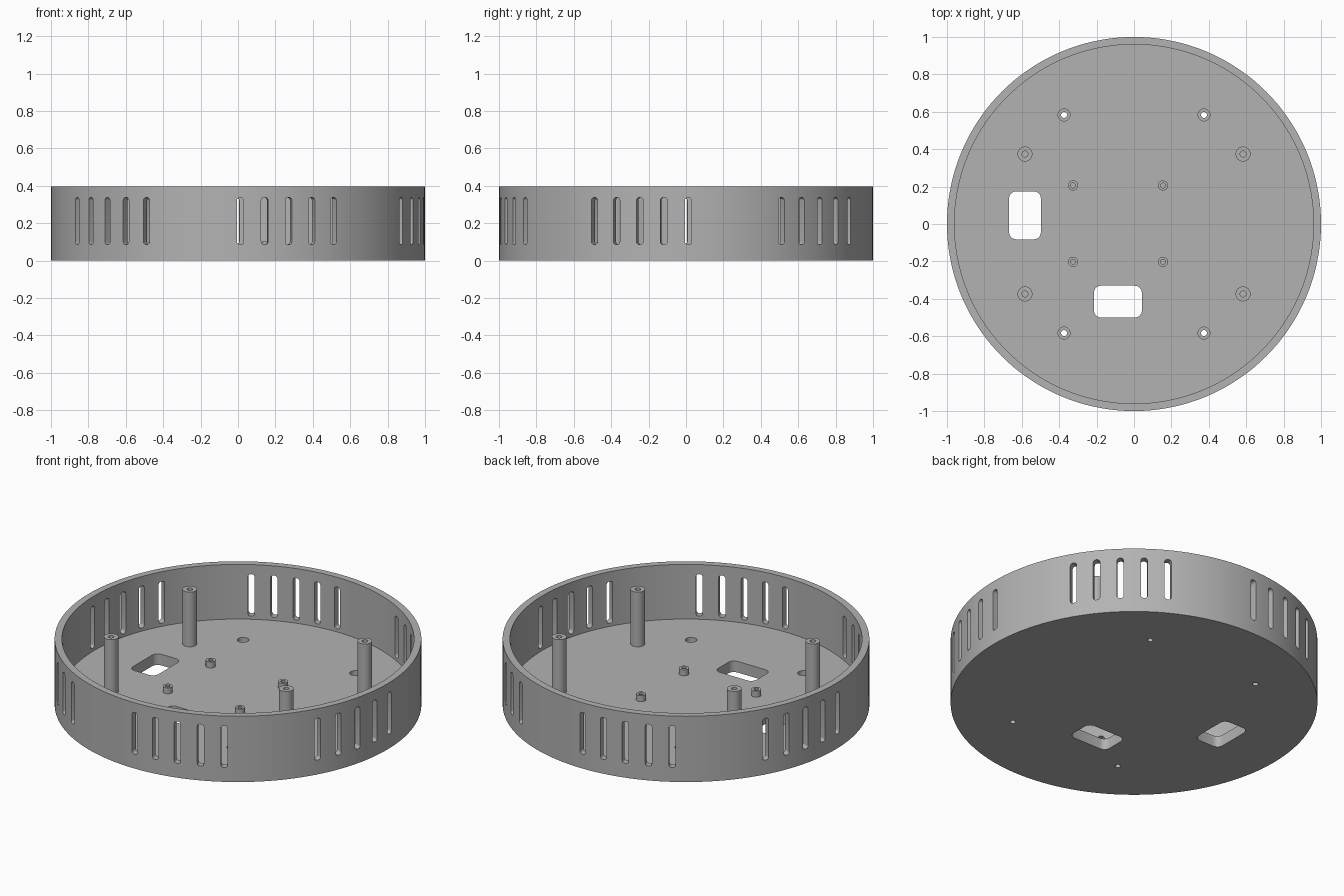
import bpy, bmesh
from math import radians, cos, sin, pi
from mathutils import Matrix, Vector

if "Cube" in bpy.data.objects:
    bpy.data.objects.remove(bpy.data.objects["Cube"], do_unlink=True)

HEIGHT, FLOOR, INNER = 0.396, 0.067, 0.96

grey = bpy.data.materials.new("plain_grey")
grey.use_nodes = True
GREY = (0.45, 0.45, 0.45, 1)
grey.diffuse_color = GREY
grey.node_tree.nodes["Principled BSDF"].inputs["Base Color"].default_value = GREY


def make_object(name, bm):
    bmesh.ops.recalc_face_normals(bm, faces=bm.faces)
    mesh = bpy.data.meshes.new(name)
    bm.to_mesh(mesh)
    bm.free()
    mesh.materials.append(grey)
    obj = bpy.data.objects.new(name, mesh)
    bpy.context.collection.objects.link(obj)
    return obj


def lathe(bm, profile, segments, centre=(0, 0)):
    """Solid of revolution; the profile starts and ends on the axis."""
    rings = []
    for r, z in profile:
        ring = []
        for i in range(segments):
            a = 2 * pi * i / segments
            ring.append(bm.verts.new((centre[0] + r * cos(a), centre[1] + r * sin(a), z)))
        rings.append(ring)
    for low, high in zip(rings, rings[1:]):
        for i in range(segments):
            j = (i + 1) % segments
            bm.faces.new((low[i], low[j], high[j], high[i]))
    bm.faces.new(rings[0])
    bm.faces.new(rings[-1])


def rounded_prism(bm, width, length, radius, depth, matrix):
    """Rounded rectangle in local xy, extruded along local z."""
    points = []
    corners = ((1, 1), (-1, 1), (-1, -1), (1, -1))
    for k, (sx, sy) in enumerate(corners):
        for step in range(6):
            a = pi / 2 * (k + step / 5)
            points.append((sx * (width / 2 - radius) + radius * cos(a),
                           sy * (length / 2 - radius) + radius * sin(a)))
    rings = [[bm.verts.new(matrix @ Vector((x, y, z))) for x, y in points]
             for z in (-depth / 2, depth / 2)]
    n = len(points)
    for i in range(n):
        j = (i + 1) % n
        bm.faces.new((rings[0][i], rings[0][j], rings[1][j], rings[1][i]))
    bm.faces.new(rings[0])
    bm.faces.new(rings[1])


def smooth(obj):
    bpy.ops.object.select_all(action="DESELECT")
    obj.select_set(True)
    bpy.context.view_layer.objects.active = obj
    bpy.ops.object.shade_smooth_by_angle(angle=radians(30))


# Round tray with wall and floor
bm = bmesh.new()
lathe(bm, [(1, 0), (1, HEIGHT), (INNER, HEIGHT), (INNER, FLOOR)], 144)
tray = make_object("round_tray", bm)

# Cutter: six groups of five vent slots around the wall
bm = bmesh.new()
for group in range(6):
    for slot in range(5):
        angle = radians(0.7 + 60 * group + 7.5 * slot)
        matrix = (Matrix.Rotation(angle, 4, "Z")
                  @ Matrix.Translation((0, -0.98, 0.212))
                  @ Matrix.Rotation(pi / 2, 4, "X"))
        rounded_prism(bm, 0.037, 0.252, 0.016, 0.14, matrix)

# Cutter: two cable openings in the floor
rounded_prism(bm, 0.17, 0.256, 0.037, 0.3, Matrix.Translation((-0.583, 0.046, 0)))
rounded_prism(bm, 0.256, 0.17, 0.037, 0.3, Matrix.Translation((-0.086, -0.415, 0)))

# Cutter: counterbored screw holes
for x in (-0.374, 0.374):
    for y in (-0.583, 0.583):
        lathe(bm, [(0.016, -0.1), (0.016, 0.033), (0.032, 0.033), (0.032, 0.15)], 32, (x, y))
cutter = make_object("opening_cutter", bm)
cutter.hide_render = True

cut = tray.modifiers.new("openings", "BOOLEAN")
cut.operation = "DIFFERENCE"
cut.solver = "EXACT"
cut.object = cutter
bpy.context.view_layer.objects.active = tray
bpy.ops.object.modifier_apply(modifier=cut.name)
bpy.data.objects.remove(cutter, do_unlink=True)
smooth(tray)


# Hollow-topped posts on the floor
def post(name, x, y, radius, bore, top, bore_floor):
    bm = bmesh.new()
    lathe(bm, [(radius, FLOOR - 0.01), (radius, top), (bore, top), (bore, bore_floor)], 32, (x, y))
    smooth(make_object(name, bm))


for side, x in (("right", -0.583), ("left", 0.583)):
    for end, y in (("front", -0.374), ("back", 0.374)):
        post(f"tall_post_{end}_{side}", x, y, 0.04, 0.016, HEIGHT, 0.1)

for side, x in (("right", -0.326), ("left", 0.155)):
    for end, y in (("front", -0.202), ("back", 0.206)):
        post(f"short_standoff_{end}_{side}", x, y, 0.027, 0.013, 0.103, FLOOR + 0.003)
